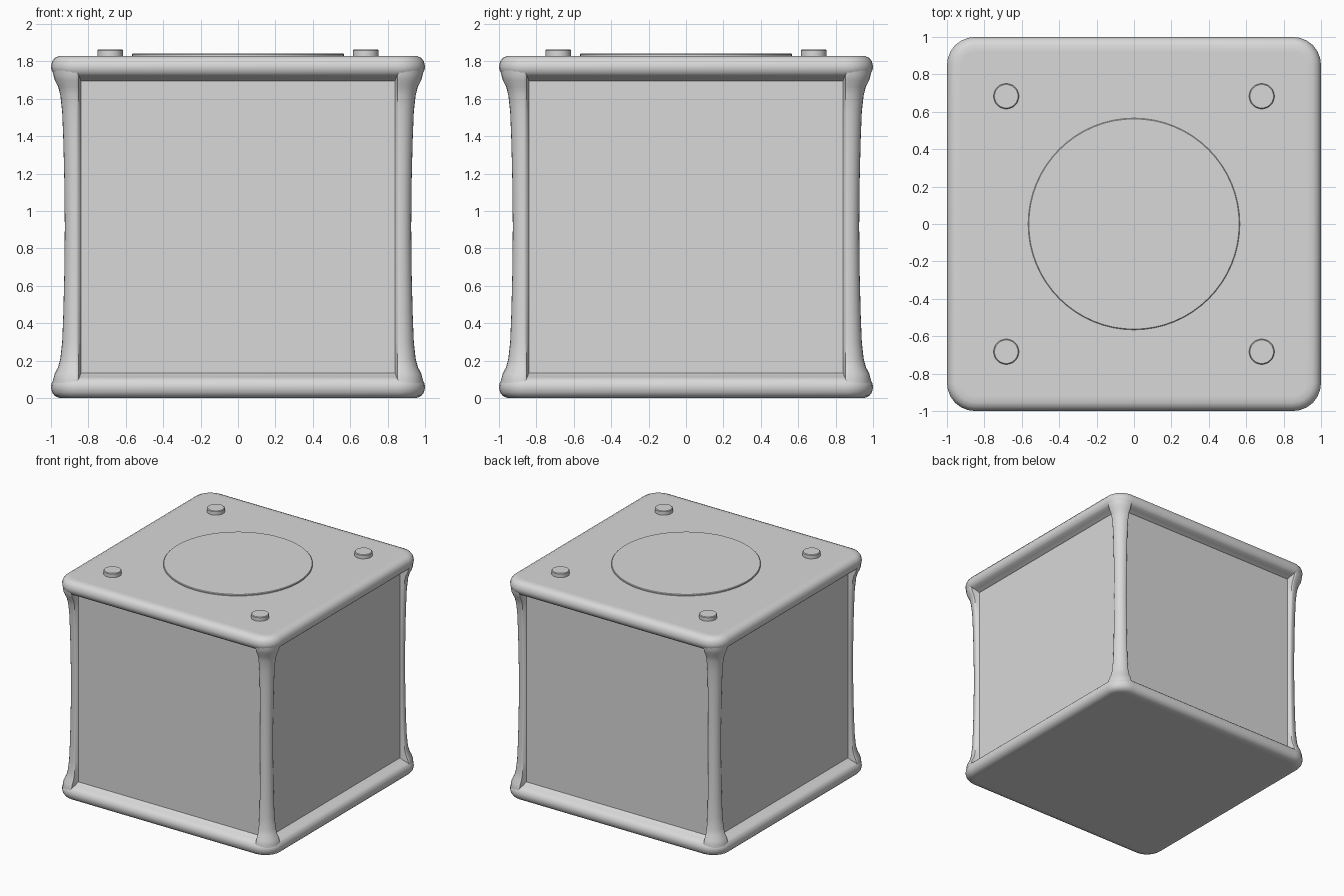
import bpy, bmesh, math

if "Cube" in bpy.data.objects:
    bpy.data.objects.remove(bpy.data.objects["Cube"])

H = 1.83  # height of the box body
PANEL = .91  # distance of the side panels from the centre
grey = bpy.data.materials.new("plain_grey")
grey.diffuse_color = (0.69, 0.69, 0.69, 1)
grey.use_nodes = True
grey.node_tree.nodes["Principled BSDF"].inputs["Base Color"].default_value = grey.diffuse_color


def finish(obj, angle=40):
    obj.data.materials.append(grey)
    bpy.ops.object.select_all(action='DESELECT')
    obj.select_set(True)
    bpy.context.view_layer.objects.active = obj
    bpy.ops.object.shade_smooth_by_angle(angle=math.radians(angle))


def loft(name, rings, angle=40):
    """Skin equal-length closed rings and cap both ends."""
    bm = bmesh.new()
    vs = [[bm.verts.new(p) for p in ring] for ring in rings]
    n = len(vs[0])
    for a, b in zip(vs, vs[1:]):
        for i in range(n):
            j = (i + 1) % n
            bm.faces.new((a[i], a[j], b[j], b[i]))
    bm.faces.new(vs[0][::-1])
    bm.faces.new(vs[-1])
    bmesh.ops.recalc_face_normals(bm, faces=bm.faces)
    me = bpy.data.meshes.new(name)
    bm.to_mesh(me)
    bm.free()
    obj = bpy.data.objects.new(name, me)
    bpy.context.collection.objects.link(obj)
    finish(obj, angle)


def arc(cx, cy, r, start, steps=6):
    return [(cx + r * math.cos(start + math.pi / 2 * i / steps),
             cy + r * math.sin(start + math.pi / 2 * i / steps)) for i in range(steps + 1)]


def rounded_square(h, z):
    r = max(h - .85, .03)
    pts = []
    for k, (sx, sy) in enumerate([(1, 1), (-1, 1), (-1, -1), (1, -1)]):
        pts += arc(sx * (h - r), sy * (h - r), r, k * math.pi / 2)
    return [(x, y, z) for x, y in pts]


# Top and bottom rims: height and half-width, with a flat border ring on the cap
rim = [(0, .92), (0, .955), (.012, .98), (.03, .994), (.055, 1.0), (.075, .998),
       (.095, .988), (.107, .975), (.116, .945), (.128, .922), (.14, .90)]
loft("bottom_rim", [rounded_square(h, z) for z, h in rim])
loft("top_rim", [rounded_square(h, H - z) for z, h in rim])

# Recessed side panels: two crossed blocks whose ends stop inside the posts
for name, wx, wy in (("front_back_panels", .86, PANEL), ("left_right_panels", PANEL, .86)):
    loft(name, [[(x * wx, y * wy, z) for x, y in
                 [(1, 1), (-1, 1), (-1, -1), (1, -1)]] for z in (.08, H - .08)])

# Corner posts flaring toward both rims
flare = [(.065, .99), (.1, .988), (.13, .98), (.165, .962), (.21, .95),
         (.3, .94), (.45, .934), (.65, .929)]
profile = flare + [(H / 2, .926)] + [(H - z, o) for z, o in reversed(flare)]


def post_ring(o, z, sx, sy):
    r = min(o - .866, .13)
    pts = [(.83, .83), (.90, .835), (PANEL, .84), (o - .005, .852), (o, .862)]
    pts += arc(o - r, o - r, r, 0)
    pts += [(.862, o), (.852, o - .005), (.84, PANEL), (.835, .90)]
    return [(sx * x, sy * y, z) for x, y in pts]


for side, sx in (("left", -1), ("right", 1)):
    for end, sy in (("front", -1), ("back", 1)):
        loft(f"{end}_{side}_post", [post_ring(o, z, sx, sy) for z, o in profile])


def disc(name, x, y, radius, z0, z1, bevel, sides, angle):
    def ring(r, z):
        return [(x + r * math.cos(2 * math.pi * i / sides),
                 y + r * math.sin(2 * math.pi * i / sides), z) for i in range(sides)]
    loft(name, [ring(radius, z0), ring(radius, z1 - bevel), ring(radius - bevel, z1)], angle)


# Round plate and four pegs on the lid
disc("round_plate", 0, 0, .566, H - .02, 1.842, .004, 64, 30)
for sx in (-1, 1):
    for sy in (-1, 1):
        disc(f"peg_{'right' if sx > 0 else 'left'}_{'back' if sy > 0 else 'front'}",
             sx * .683, sy * .683, .068, H - .02, 1.864, .005, 24, 30)
